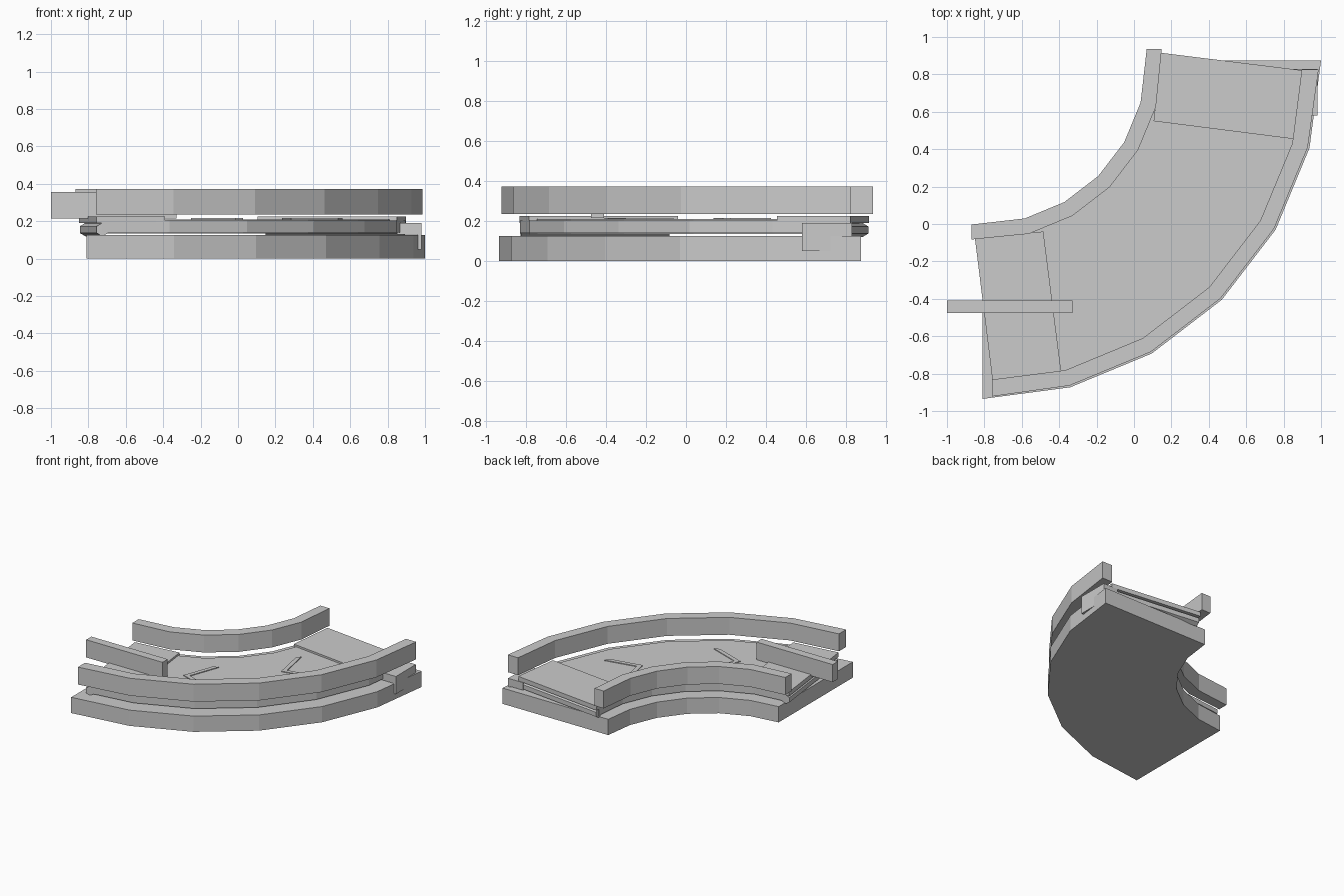
import bpy, bmesh, math
from mathutils import Vector

if "Cube" in bpy.data.objects:
    bpy.data.objects.remove(bpy.data.objects["Cube"])

CX, CY = -0.81, 0.875          # centre of the bend


def arc(r, deg):
    a = math.radians(deg)
    return (CX + r * math.sin(a), CY - r * math.cos(a))


def flip(p):
    # mirror a point across the diagonal of the bend
    return (CX + CY - p[1], CX + CY - p[0])


def prism(name, pts, z0, z1):
    bm = bmesh.new()
    face = bm.faces.new([bm.verts.new((x, y, z0)) for x, y in pts])
    up = bmesh.ops.extrude_face_region(bm, geom=[face])
    verts = [g for g in up['geom'] if isinstance(g, bmesh.types.BMVert)]
    bmesh.ops.translate(bm, verts=verts, vec=(0, 0, z1 - z0))
    bmesh.ops.recalc_face_normals(bm, faces=bm.faces)
    me = bpy.data.meshes.new(name)
    bm.to_mesh(me)
    bm.free()
    ob = bpy.data.objects.new(name, me)
    bpy.context.collection.objects.link(ob)
    return ob


def box(name, x0, x1, y0, y1, z0, z1):
    return prism(name, [(x0, y0), (x1, y0), (x1, y1), (x0, y1)], z0, z1)


def bend(name, r_in, r_out, end_in, end_out, z0, z1):
    # curved strip: 15 degree facets with chosen end points
    steps = range(15, 90, 15)
    inner = [end_in] + [arc(r_in, d) for d in steps] + [flip(end_in)]
    outer = [end_out] + [arc(r_out, d) for d in steps] + [flip(end_out)]
    return prism(name, inner + outer[::-1], z0, z1)


# Base slab
bend("base", 0.88, 1.81, arc(0.88, 0), arc(1.81, 0), 0, 0.125)

# Conveyor body, underside and raised belt
bend("conveyor_body", 0.96, 1.715, (-0.82, -0.08), (-0.73, -0.83), 0.14, 0.203)
bend("belt", 1.0, 1.675, (-0.80, -0.12), (-0.72, -0.785), 0.135, 0.21)

# Guard rails
bend("inner_rail", 0.875, 0.96, (-0.87, -0.003), (-0.87, -0.083), 0.235, 0.373)
bend("outer_rail", 1.715, 1.80, (-0.76, -0.832), (-0.76, -0.922), 0.235, 0.373)

# End plates and six sided end rollers
plate = [(-0.85, -0.08), (-0.757, -0.832), (-0.39, -0.785), (-0.485, -0.04)]
roller = [(-0.815, -0.085), (-0.725, -0.825)]
for side, f in (("left", lambda p: p), ("right", flip)):
    prism(side + "_end_plate", [f(p) for p in plate], 0.19, 0.225)
    a, b = [Vector((*f(p), 0.155)) for p in roller]
    bpy.ops.mesh.primitive_cylinder_add(vertices=6, radius=0.036, depth=(b - a).length,
                                        location=(a + b) / 2)
    ob = bpy.context.object
    ob.name = side + "_end_roller"
    ob.rotation_mode = 'QUATERNION'
    ob.rotation_quaternion = (b - a).to_track_quat('Z', 'Y')

# Direction chevrons on the belt
for i, deg in enumerate((25, 56)):
    tip = Vector(arc(1.32, deg))
    a = math.radians(deg)
    back = Vector((math.cos(a), math.sin(a)))
    side = Vector((math.sin(a), -math.cos(a)))
    arm1, arm2 = tip + (back + side) * 0.18, tip + (back - side) * 0.18
    w = back * 0.045
    prism(f"chevron_{i + 1}", [tip, arm1, arm1 + w, tip + w, arm2 + w, arm2], 0.208, 0.216)

# Cross arm at the left end
box("cross_arm", -1.0, -0.33, -0.475, -0.41, 0.215, 0.355)

# Side bracket at the right end
box("bracket_top", 0.85, 0.98, 0.58, 0.83, 0.13, 0.19)
box("bracket_leg", 0.958, 0.98, 0.58, 0.83, 0.05, 0.19)
